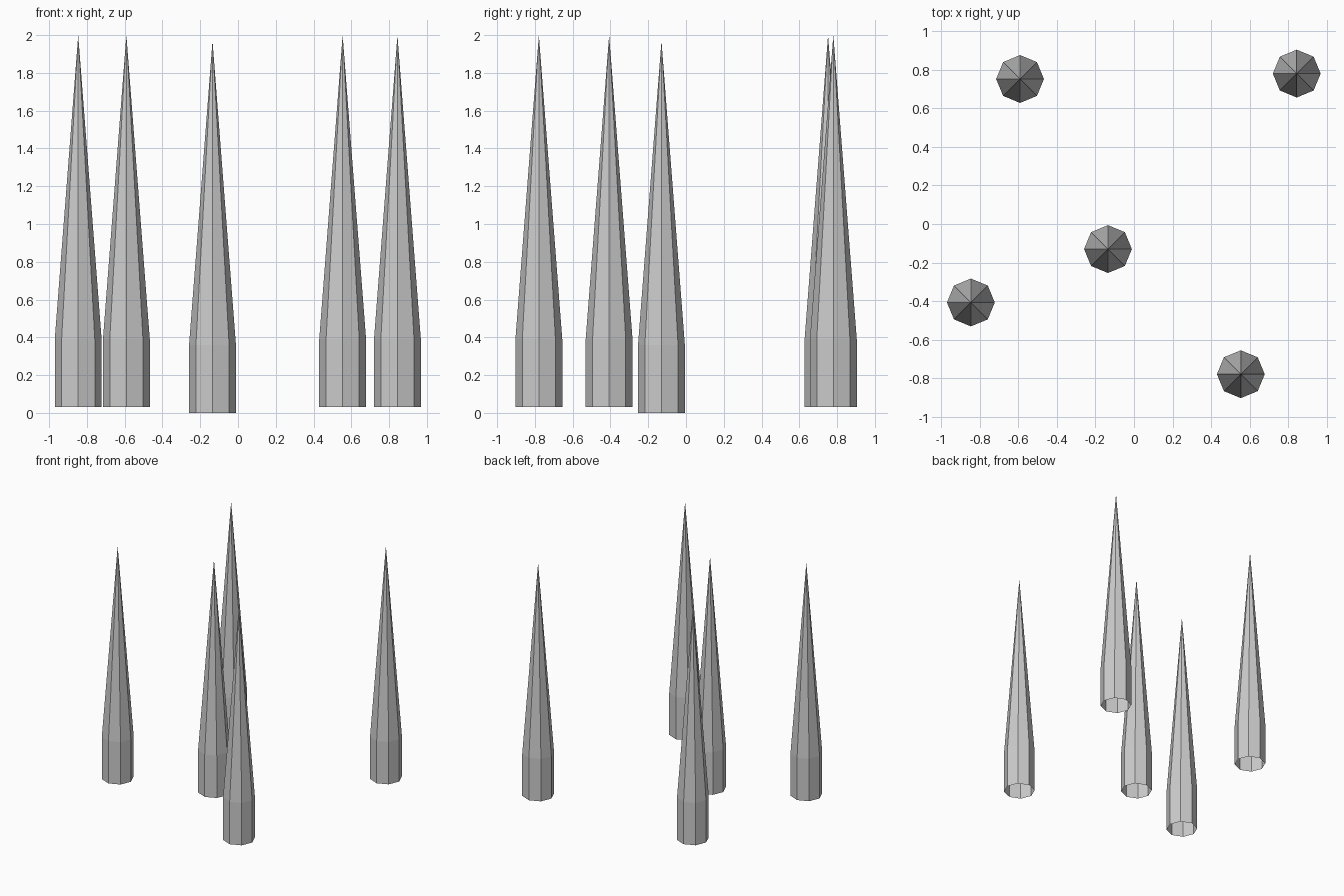
import bpy, bmesh
from math import cos, sin, pi

if "Cube" in bpy.data.objects:
    bpy.data.objects.remove(bpy.data.objects["Cube"])

SIDES, RADIUS = 8, 0.124
SHOULDER, HEIGHT = 0.36, 1.97


def spike(name, x, y, z):
    """Hollow-bottomed octagonal shaft tapering to a sharp point."""
    bm = bmesh.new()
    low, high = [[bm.verts.new((RADIUS * cos(2 * pi * i / SIDES),
                                RADIUS * sin(2 * pi * i / SIDES), h))
                  for i in range(SIDES)] for h in (0, SHOULDER)]
    tip = bm.verts.new((0, 0, HEIGHT))
    for i in range(SIDES):
        j = (i + 1) % SIDES
        bm.faces.new((low[i], low[j], high[j], high[i]))
        bm.faces.new((high[i], high[j], tip))
    mesh = bpy.data.meshes.new(name)
    bm.to_mesh(mesh)
    bm.free()
    obj = bpy.data.objects.new(name, mesh)
    obj.location = (x, y, z)
    bpy.context.collection.objects.link(obj)


# Five scattered spikes, the middle one set slightly lower
spike("spike_middle", -0.135, -0.13, 0)
spike("spike_back_left", -0.591, 0.752, 0.03)
spike("spike_back_right", 0.844, 0.78, 0.03)
spike("spike_left", -0.846, -0.407, 0.03)
spike("spike_front_right", 0.554, -0.779, 0.03)
